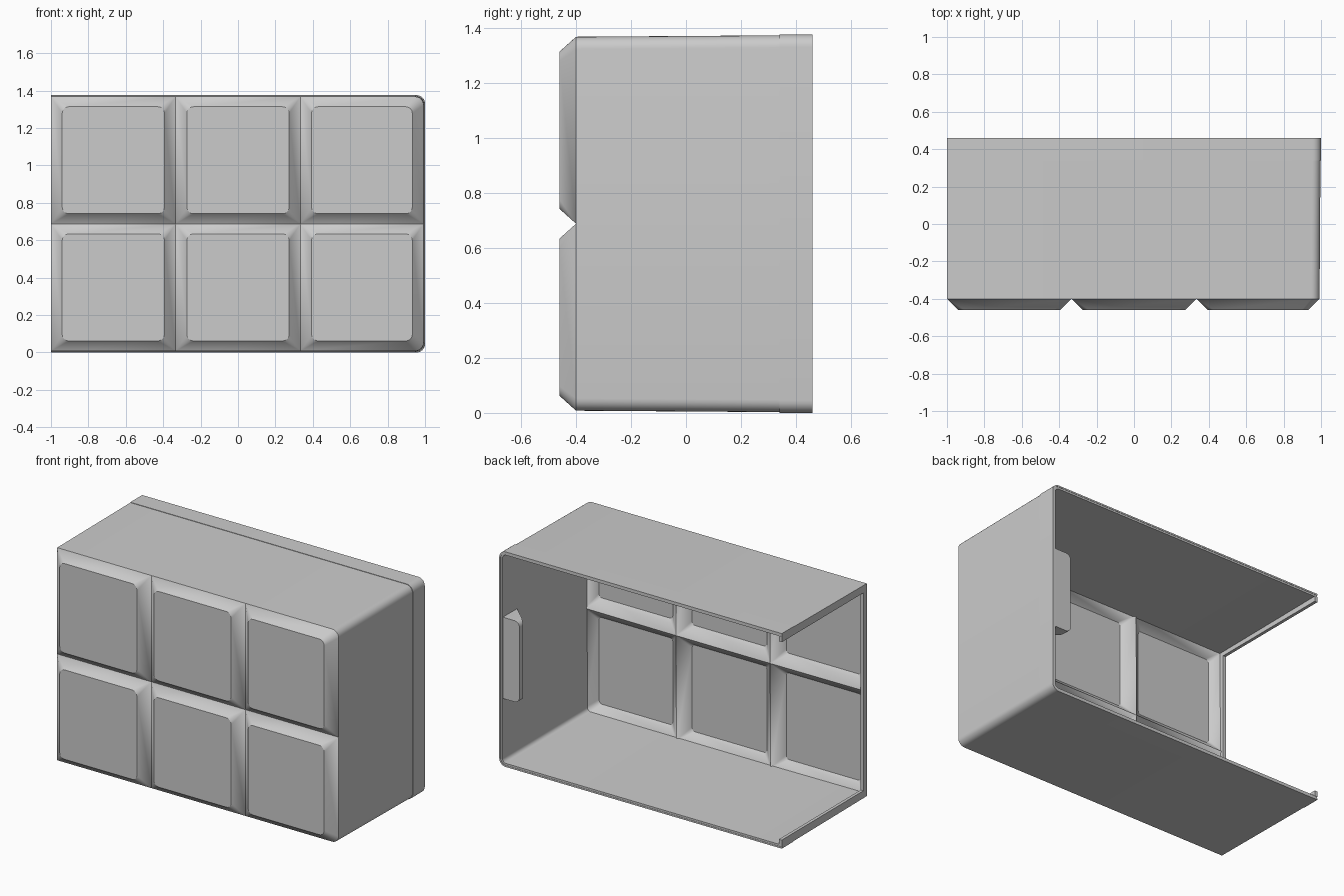
import bpy, bmesh, math

cube = bpy.data.objects.get("Cube")
if cube:
    bpy.data.objects.remove(cube, do_unlink=True)

HEIGHT = 1.376
FRONT, VALLEY, STEP, BACK = -0.46, -0.40, 0.34, 0.46
DRAFT, WALL, RADIUS, SLOPE = 0.008, 0.02, 0.045, 0.06

grey = bpy.data.materials.new("light_grey")
grey.use_nodes = True
grey.diffuse_color = (0.6, 0.6, 0.6, 1)
grey.node_tree.nodes["Principled BSDF"].inputs["Base Color"].default_value = (0.6, 0.6, 0.6, 1)


def finish(name, bm, thickness=0):
    """Turn a bmesh into a shaded object, thickened inward if asked."""
    mesh = bpy.data.meshes.new(name)
    bm.to_mesh(mesh)
    bm.free()
    mesh.materials.append(grey)
    obj = bpy.data.objects.new(name, mesh)
    bpy.context.collection.objects.link(obj)
    bpy.ops.object.select_all(action='DESELECT')
    obj.select_set(True)
    bpy.context.view_layer.objects.active = obj
    if thickness:
        mod = obj.modifiers.new("wall", 'SOLIDIFY')
        mod.thickness = thickness
        mod.offset = -1
        mod.use_even_offset = True
        bpy.ops.object.modifier_apply(modifier=mod.name)
    bpy.ops.object.shade_smooth_by_angle(angle=math.radians(30))
    return obj


def arc(cx, cz, r, start, steps=6):
    """Quarter circle, counter-clockwise from the start angle in degrees."""
    angles = [math.radians(start + 90 * i / steps) for i in range(steps + 1)]
    return [(cx + r * math.cos(a), cz + r * math.sin(a)) for a in angles]


def rounded_rect(x0, x1, z0, z1, radii):
    """Counter-clockwise loop; radii run top right, top left, bottom left, bottom right."""
    a, b, c, d = radii
    return (arc(x1 - a, z1 - a, a, 0) + arc(x0 + b, z1 - b, b, 90)
            + arc(x0 + c, z0 + c, c, 180) + arc(x1 - d, z0 + d, d, 270))


def u_section(inset):
    """Top, right wall and floor, open on the left."""
    x, z0, z1 = 1 - inset, inset, HEIGHT - inset
    upper = arc(x - RADIUS, z1 - RADIUS, RADIUS, 0)[::-1]
    lower = arc(x - RADIUS, z0 + RADIUS, RADIUS, 270)[::-1]
    return [(-1, z1)] + upper + lower + [(-1, z0)]


def u_shell(name, y0, inset0, y1, inset1, thickness):
    bm = bmesh.new()
    near = [bm.verts.new((x, y0, z)) for x, z in u_section(inset0)]
    far = [bm.verts.new((x, y1, z)) for x, z in u_section(inset1)]
    for i in range(len(near) - 1):
        bm.faces.new((near[i], near[i + 1], far[i + 1], far[i]))
    return finish(name, bm, thickness)


def box(name, x0, x1, y0, y1, z0, z1):
    bm = bmesh.new()
    bmesh.ops.create_cube(bm, size=1)
    for v in bm.verts:
        v.co = (x1 if v.co.x > 0 else x0, y1 if v.co.y > 0 else y0,
                z1 if v.co.z > 0 else z0)
    return finish(name, bm)


# Drafted casing and the slightly proud band round its back edge
u_shell("casing", VALLEY, DRAFT, BACK - 0.002, 0.002, WALL)
u_shell("back_band", STEP, 0, BACK, 0, WALL / 2)

# Front panel: a grid of raised cells with sloping sides
bm = bmesh.new()
columns = [-1, -1 / 3, 1 / 3, 1 - DRAFT]
rows = [DRAFT, HEIGHT / 2, HEIGHT - DRAFT]
for c in range(3):
    for r in range(2):
        x0, x1, z0, z1 = columns[c], columns[c + 1], rows[r], rows[r + 1]
        corners = [RADIUS if c == 2 and r == 1 else 0, 0, 0,
                   RADIUS if c == 2 and r == 0 else 0]
        rim = rounded_rect(x0, x1, z0, z1, corners)
        pad = rounded_rect(x0 + SLOPE, x1 - SLOPE, z0 + SLOPE * 0.9, z1 - SLOPE * 0.9, [0.035] * 4)
        outer = [bm.verts.new((x, VALLEY, z)) for x, z in rim]
        inner = [bm.verts.new((x, FRONT, z)) for x, z in pad]
        bm.faces.new(inner)
        for i in range(len(outer)):
            j = (i + 1) % len(outer)
            bm.faces.new((outer[i], outer[j], inner[j], inner[i]))
bmesh.ops.remove_doubles(bm, verts=bm.verts, dist=0.0005)
finish("front_panel", bm, WALL)

# Narrow lips framing the open left end
LIP = 0.035
box("top_lip", -1, -1 + WALL, VALLEY, BACK, HEIGHT - WALL - LIP, HEIGHT - WALL)
box("bottom_lip", -1, -1 + WALL, VALLEY, BACK, WALL, WALL + LIP)
box("front_lip", -1, -1 + WALL, VALLEY, VALLEY + LIP, WALL, HEIGHT - WALL)

# Wedge-shaped finger tab inside the right wall
bm = bmesh.new()
profile = [(0.99, 0.455), (0.86, 0.455), (0.86, 0.42), (0.99, 0.30)]
base = bm.faces.new([bm.verts.new((x, y, 0.43)) for x, y in profile])
top = bmesh.ops.extrude_face_region(bm, geom=[base])
bmesh.ops.translate(bm, vec=(0, 0, 0.52),
                    verts=[g for g in top["geom"] if isinstance(g, bmesh.types.BMVert)])
bmesh.ops.recalc_face_normals(bm, faces=bm.faces)
tips = [e for e in bm.edges if all(v.co.x < 0.87 for v in e.verts)
        and abs(e.verts[0].co.z - e.verts[1].co.z) < 0.01]
bmesh.ops.bevel(bm, geom=tips, offset=0.035, segments=4, profile=0.5, affect='EDGES')
finish("finger_tab", bm)
